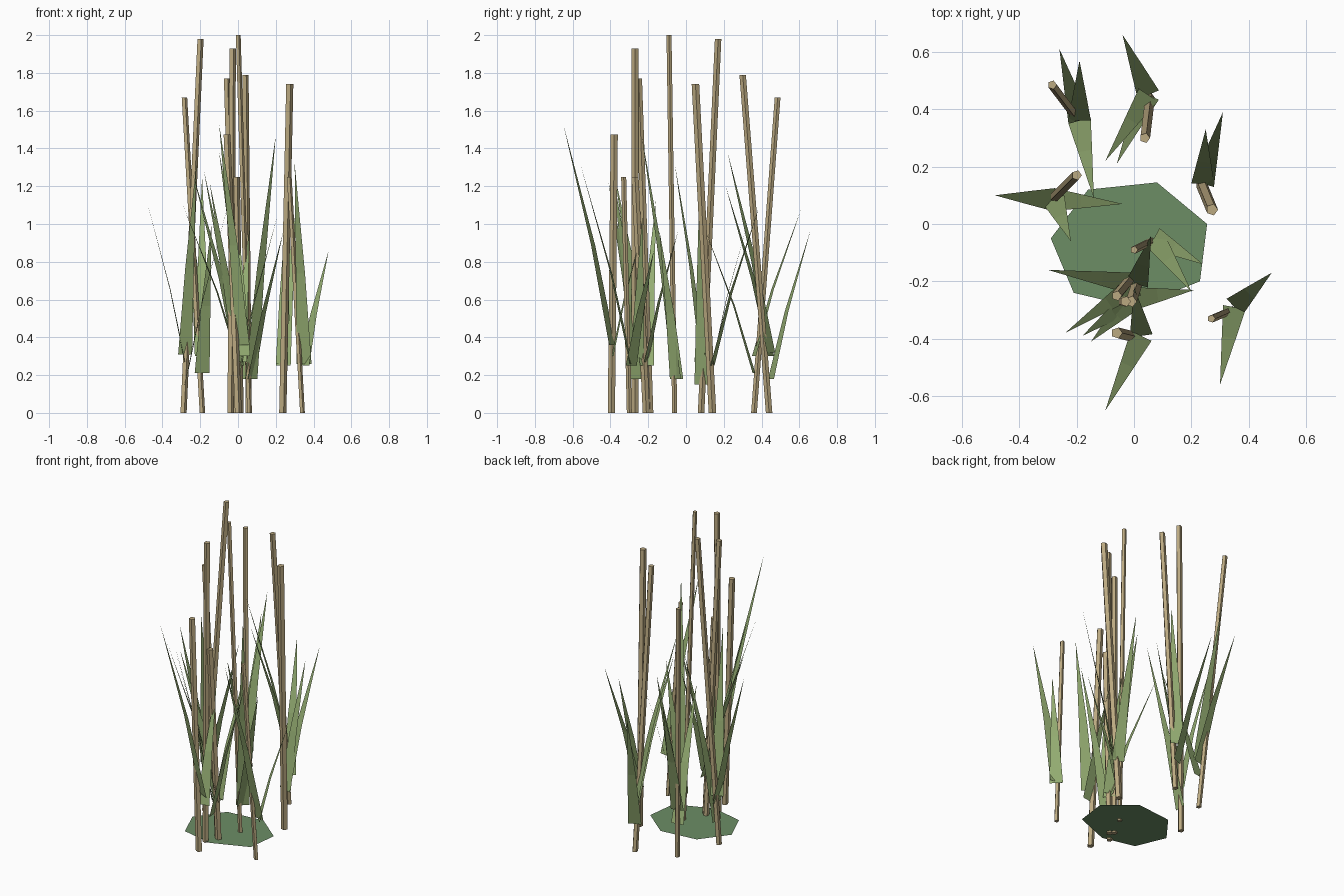
import bpy
from mathutils import Vector, Matrix


def material(name, rgb):
    m = bpy.data.materials.new(name)
    m.diffuse_color = (*rgb, 1)
    return m


STALK = material("dry_stalk", (0.50, 0.40, 0.22))
LEAF = material("leaf_green", (0.30, 0.42, 0.17))
PAD = material("pad_green", (0.15, 0.27, 0.13))


def add_mesh(name, verts, faces, mat):
    me = bpy.data.meshes.new(name)
    me.from_pydata(verts, [], faces)
    me.materials.append(mat)
    ob = bpy.data.objects.new(name, me)
    bpy.context.collection.objects.link(ob)
    return ob


def stalk(base, top, r):
    # five-sided cane, sheared between a flat base and a flat top
    spin = Matrix.Rotation(1.2566, 3, 'Z')
    arm, ring = Vector((r, 0, 0)), []
    for i in range(5):
        ring.append(arm.copy())
        arm = spin @ arm
    verts = [Vector(base) + v for v in ring] + [Vector(top) + v for v in ring]
    faces = [(i, (i + 1) % 5, 5 + (i + 1) % 5, 5 + i) for i in range(5)]
    faces += [(4, 3, 2, 1, 0), (5, 6, 7, 8, 9)]
    add_mesh("stalk", verts, faces, STALK)


def leaf(base, tip, width):
    # flat blade: wide foot, slightly bowed middle, pointed tip
    base, tip = Vector(base), Vector(tip)
    out = tip - base
    out.z = 0
    side = Vector((-out.y, out.x, 0)).normalized() * width / 2
    mid = base.lerp(tip, 0.45) - out * 0.06
    add_mesh("leaf", [base - side, base + side, mid + side * 0.62,
                      mid - side * 0.62, tip],
             [(0, 1, 2, 3), (3, 2, 4)], LEAF)


# canes: base x, y then top x, y, z and radius
for bx, by, tx, ty, tz, r in [
        (0.06, -0.06, 0.00, -0.09, 2.00, 0.014),
        (-0.29, 0.08, -0.20, 0.17, 1.98, 0.018),
        (-0.19, 0.36, -0.285, 0.485, 1.67, 0.016),
        (-0.04, -0.27, -0.03, -0.27, 1.93, 0.019),
        (-0.01, -0.19, -0.06, -0.25, 1.77, 0.018),
        (0.01, -0.21, -0.01, -0.27, 1.25, 0.020),
        (0.00, -0.395, -0.06, -0.38, 1.475, 0.020),
        (0.235, 0.14, 0.272, 0.05, 1.74, 0.021),
        (0.055, 0.44, 0.038, 0.30, 1.79, 0.018),
        (0.34, -0.30, 0.27, -0.33, 1.25, 0.014)]:
    stalk((bx, by, 0), (tx, ty, tz), r)

# leaf clumps: foot x, y then each tip x, y, z with foot height
clumps = [
    (-0.19, 0.36, [(-0.26, 0.61, 1.08, 0.30), (-0.19, 0.57, 1.25, 0.32),
                   (-0.14, 0.09, 1.00, 0.21)]),
    (0.05, 0.45, [(-0.04, 0.66, 0.97, 0.18), (-0.10, 0.22, 1.38, 0.32),
                  (-0.06, 0.21, 1.20, 0.30)]),
    (0.24, 0.14, [(0.31, 0.39, 1.10, 0.25), (0.25, 0.33, 1.02, 0.26)]),
    (-0.28, 0.085, [(-0.485, 0.10, 1.13, 0.27), (-0.04, 0.07, 1.15, 0.15),
                    (-0.22, -0.06, 1.32, 0.31)]),
    (0.07, -0.05, [(0.20, -0.235, 1.47, 0.18), (0.24, -0.14, 0.96, 0.18)]),
    (0.35, -0.29, [(0.48, -0.17, 0.86, 0.25), (0.30, -0.56, 1.32, 0.26)]),
    (0.025, -0.39, [(-0.10, -0.65, 1.53, 0.36), (0.00, -0.22, 1.00, 0.30)]),
    (0.01, -0.21, [(-0.30, -0.16, 1.12, 0.25), (-0.24, -0.38, 1.27, 0.25),
                   (0.06, -0.04, 0.97, 0.27)]),
    (0.00, -0.26, [(-0.18, -0.39, 1.28, 0.27), (-0.15, -0.41, 1.22, 0.28),
                   (0.21, -0.23, 1.05, 0.18)]),
]
for x, y, tips in clumps:
    for tx, ty, tz, foot in tips:
        leaf((x, y, foot), (tx, ty, tz), 0.08)

# flat irregular pad on the ground
pad = [(-0.29, -0.05), (-0.21, -0.24), (0.00, -0.29), (0.23, -0.20),
       (0.255, 0.0), (0.08, 0.145), (-0.16, 0.12)]
add_mesh("ground_pad", [(x, y, 0.01) for x, y in pad],
         [tuple(range(len(pad)))], PAD)
